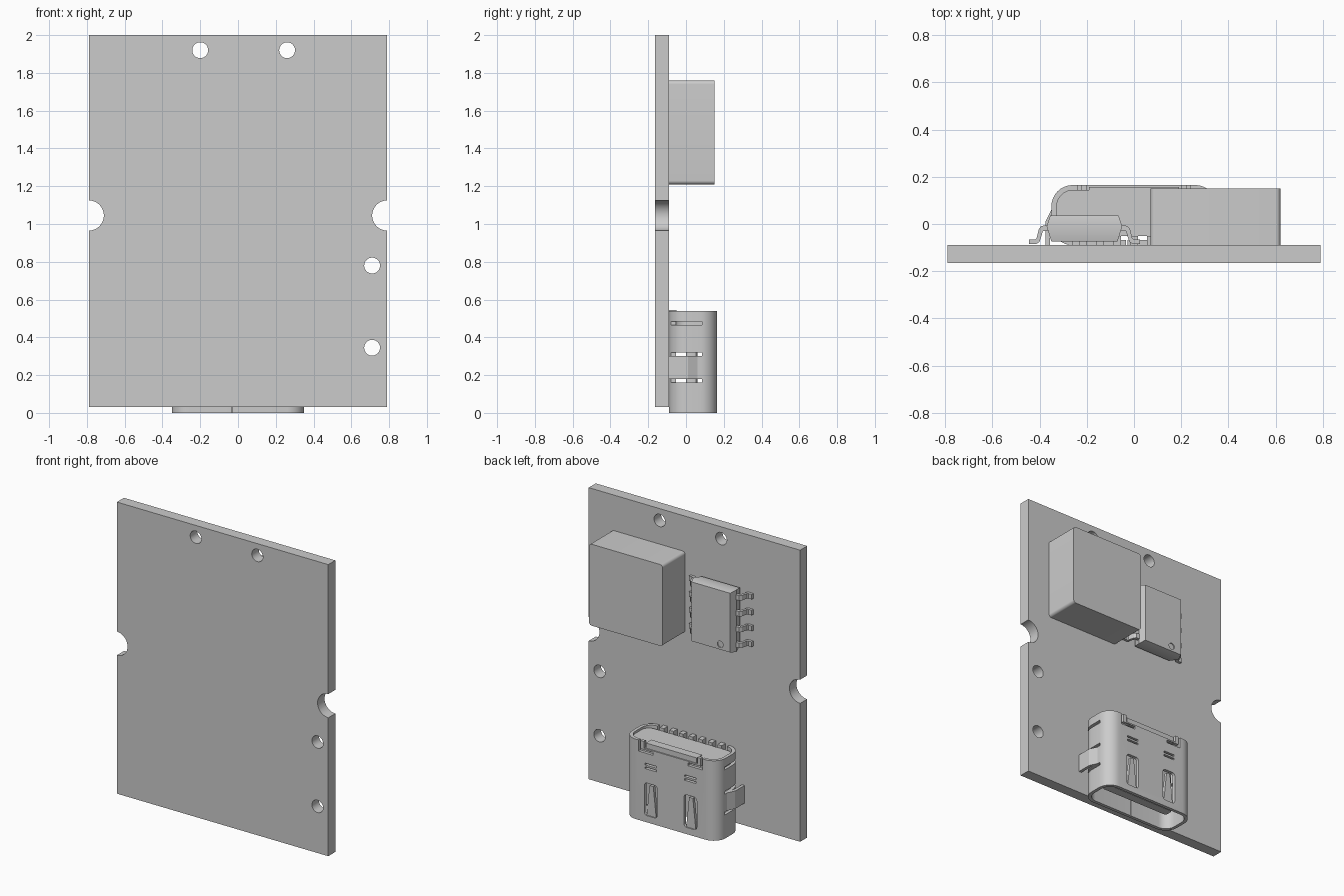
import bpy, bmesh, math
from mathutils import Vector

cube = bpy.data.objects.get("Cube")
if cube:
    bpy.data.objects.remove(cube, do_unlink=True)

grey = bpy.data.materials.new("plain_grey")
grey.use_nodes = True
COLOUR = (0.6, 0.6, 0.6, 1)
grey.diffuse_color = COLOUR
grey.node_tree.nodes["Principled BSDF"].inputs["Base Color"].default_value = COLOUR

FACE = -0.09  # component side of the board


def loft(name, rings):
    """Closed solid through a list of rings of 3D points."""
    bm = bmesh.new()
    loops = [[bm.verts.new(p) for p in ring] for ring in rings]
    n = len(loops[0])
    for a, b in zip(loops, loops[1:]):
        for i in range(n):
            j = (i + 1) % n
            bm.faces.new((a[i], a[j], b[j], b[i]))
    bm.faces.new(loops[0])
    bm.faces.new(loops[-1])
    bmesh.ops.recalc_face_normals(bm, faces=bm.faces)
    mesh = bpy.data.meshes.new(name)
    bm.to_mesh(mesh)
    bm.free()
    mesh.materials.append(grey)
    obj = bpy.data.objects.new(name, mesh)
    bpy.context.collection.objects.link(obj)
    return obj


def along_y(name, pts, lo, hi):
    return loft(name, [[(x, y, z) for x, z in pts] for y in (lo, hi)])


def along_z(name, pts, lo, hi):
    return loft(name, [[(x, y, z) for x, y in pts] for z in (lo, hi)])


def rect(a0, a1, b0, b1):
    return [(a0, b0), (a1, b0), (a1, b1), (a0, b1)]


def box(name, x0, x1, y0, y1, z0, z1):
    return along_z(name, rect(x0, x1, y0, y1), z0, z1)


def circle(cx, cy, r, n=32):
    return [(cx + r * math.cos(math.tau * i / n), cy + r * math.sin(math.tau * i / n)) for i in range(n)]


def round_rect(a0, a1, b0, b1, r, steps=8):
    pts = []
    corners = [(a1 - r, b1 - r), (a0 + r, b1 - r), (a0 + r, b0 + r), (a1 - r, b0 + r)]
    for k, (ca, cb) in enumerate(corners):
        for i in range(steps + 1):
            t = (k + i / steps) * math.pi / 2
            pts.append((ca + r * math.cos(t), cb + r * math.sin(t)))
    return pts


def cut(obj, cutters):
    for c in cutters:
        mod = obj.modifiers.new("cut", "BOOLEAN")
        mod.operation, mod.solver, mod.object = "DIFFERENCE", "EXACT", c
    bpy.context.view_layer.update()
    graph = bpy.context.evaluated_depsgraph_get()
    mesh = bpy.data.meshes.new_from_object(obj.evaluated_get(graph))
    obj.modifiers.clear()
    obj.data = mesh
    for c in cutters:
        bpy.data.objects.remove(c, do_unlink=True)


def smooth(obj):
    bpy.ops.object.select_all(action="DESELECT")
    obj.select_set(True)
    bpy.context.view_layer.objects.active = obj
    bpy.ops.object.shade_smooth_by_angle(angle=math.radians(30))


# Circuit board with wire holes and edge notches
board = box("circuit_board", -0.79, 0.79, -0.165, FACE, 0.03, 2.0)
holes = [(-0.2, 1.92, 0.042), (0.26, 1.92, 0.042), (0.71, 0.78, 0.042), (0.71, 0.345, 0.042),
         (-0.79, 1.045, 0.08), (0.79, 1.045, 0.08)]
cut(board, [along_y("hole_cutter", circle(*h), -0.3, 0.1) for h in holes])
smooth(board)

# Power inductor block
smooth(along_y("inductor", round_rect(0.07, 0.62, 1.21, 1.76, 0.02), FACE, 0.15))

# Chip body with drafted sides and a pin-one dimple
CX, CZ = -0.21, 1.44


def chip_ring(hx, hz, y):
    return [(CX + sx * hx, y, CZ + sz * hz) for sx, sz in ((-1, -1), (1, -1), (1, 1), (-1, 1))]


chip = loft("chip_body", [chip_ring(0.14, 0.195, -0.075), chip_ring(0.16, 0.21, -0.01),
                          chip_ring(0.145, 0.2, 0.035)])
cut(chip, [along_y("dimple_cutter", circle(-0.28, 1.275, 0.022), 0.028, 0.1)])
smooth(chip)

# Bent chip legs
leg = [(0.15, -0.005), (0.182, -0.008), (0.193, -0.02), (0.203, -0.06), (0.21, -0.066), (0.235, -0.066),
       (0.235, -0.084), (0.203, -0.084), (0.19, -0.075), (0.176, -0.03), (0.15, -0.028)]
for side in (-1, 1):
    for i in range(4):
        z = CZ + (i - 1.5) * 0.107
        along_z("chip_leg", [(CX + side * x, y) for x, y in leg], z - 0.017, z + 0.017)

# Socket shell: rounded tube, slotted on its back and sides
shell = along_z("socket_shell", round_rect(-0.35, 0.35, FACE, 0.165, 0.09), 0, 0.54)
cutters = [along_z("bore_cutter", round_rect(-0.328, 0.328, FACE + 0.022, 0.143, 0.07), -0.1, 0.7),
           box("seam_cutter", -0.034, -0.028, -0.2, 0, -0.1, 0.7),
           box("rim_cutter", -0.2, 0.2, 0.1, 0.3, 0.495, 0.7),
           box("pin_gap_cutter", -0.26, 0.26, -0.2, -0.03, 0.46, 0.7)]
for s in (-1, 1):
    cx = 0.148 * s
    cutters.append(along_y("spring_cutter", round_rect(cx - 0.048, cx + 0.048, 0.045, 0.265, 0.02, 4), 0.1, 0.3))
    cutters.append(box("hook_cutter", *sorted((s * 0.13, s * 0.24)), 0.1, 0.3, 0.465, 0.485))
    cutters.append(box("hook_end_cutter", *sorted((s * 0.225, s * 0.24)), 0.1, 0.3, 0.47, 0.7))
    for dz in (0.36, 0.385):
        cutters.append(box("bump_cutter", cx - 0.042, cx + 0.042, 0.1, 0.3, dz, dz + 0.012))
    for z in (0.17, 0.31, 0.475):
        cutters.append(box("side_cutter", *sorted((s * 0.3, s * 0.5)), -0.08, 0.085, z - 0.01, z + 0.01))
cut(shell, cutters)
smooth(shell)

# Spring fingers and side mounting tabs
for s in (-1, 1):
    cx = 0.148 * s
    along_y("spring_finger", [(cx - 0.036, 0.04), (cx + 0.036, 0.04), (cx + 0.014, 0.25), (cx - 0.014, 0.25)],
            0.138, 0.158)
    tab = [(0.335, 0.06), (0.35, 0.06), (0.375, 0.01), (0.375, FACE), (0.355, FACE), (0.355, 0.0)]
    along_z("mounting_tab", [(s * x, y) for x, y in tab], 0.18, 0.3)

# Insulating core and contact tongue
smooth(along_z("socket_core", round_rect(-0.33, 0.33, -0.05, 0.145, 0.06), 0.4, 0.525))
box("core_lip", -0.19, 0.19, 0.1, 0.157, 0.48, 0.53)
smooth(along_z("contact_tongue", round_rect(-0.26, 0.26, 0.0, 0.06, 0.015, 3), 0.06, 0.41))

# Solder pins of the socket
for i in range(7):
    x = (i - 3) * 0.072
    box("solder_pin", x - 0.016, x + 0.016, FACE, -0.05, 0.44, 0.545)
